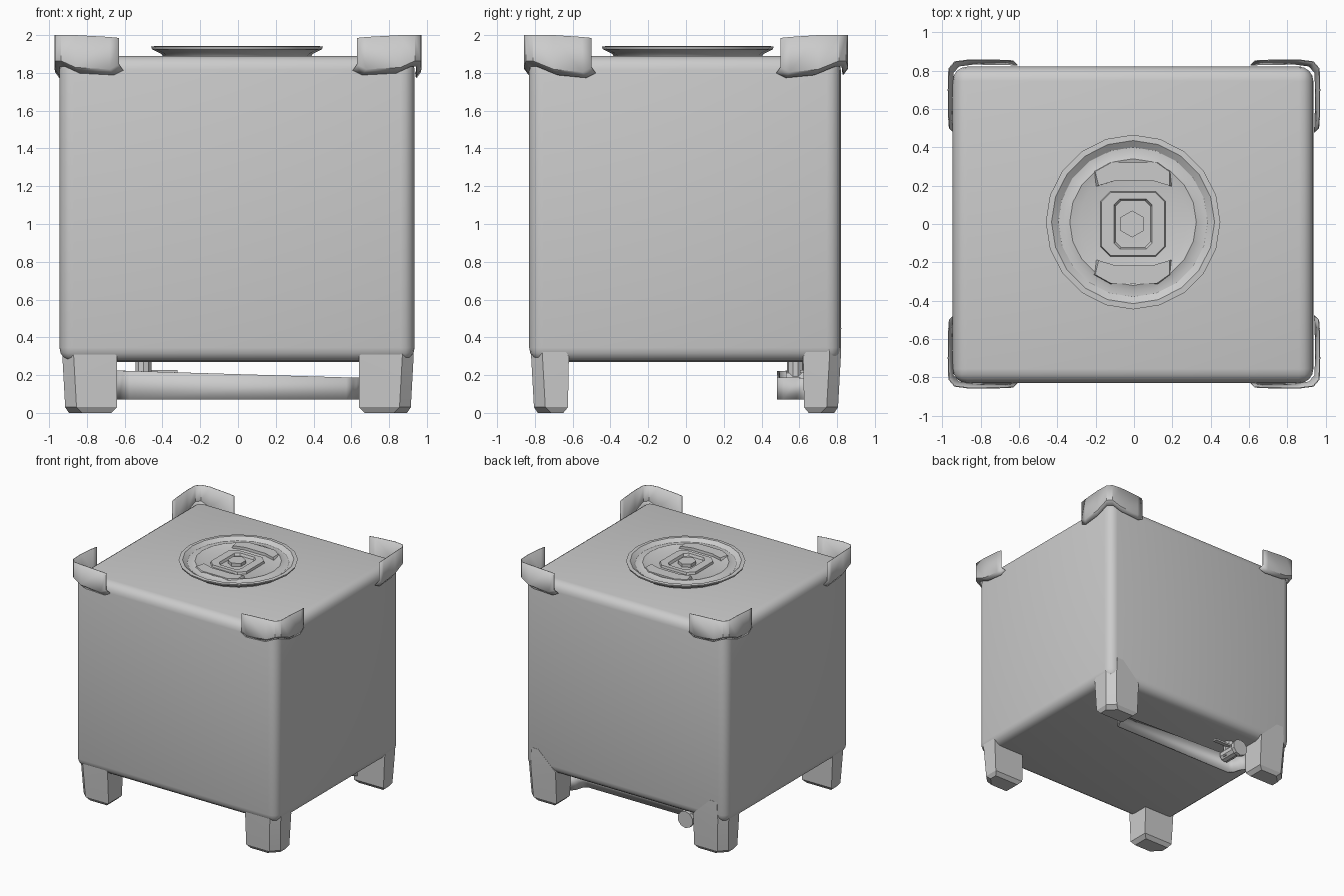
import bpy, bmesh, math
from mathutils import Matrix

if "Cube" in bpy.data.objects:
    bpy.data.objects.remove(bpy.data.objects["Cube"])

steel = bpy.data.materials.new("brushed steel grey")
steel.diffuse_color = (0.6, 0.6, 0.6, 1)
steel.use_nodes = True
steel.node_tree.nodes["Principled BSDF"].inputs["Base Color"].default_value = steel.diffuse_color


def finish(name, bm, smooth=None, thick=0):
    bmesh.ops.recalc_face_normals(bm, faces=bm.faces)
    me = bpy.data.meshes.new(name)
    bm.to_mesh(me)
    bm.free()
    ob = bpy.data.objects.new(name, me)
    bpy.context.collection.objects.link(ob)
    me.materials.append(steel)
    if thick:
        m = ob.modifiers.new("sheet", 'SOLIDIFY')
        m.thickness = thick
        m.offset = 0
    if smooth:
        bpy.ops.object.select_all(action='DESELECT')
        bpy.context.view_layer.objects.active = ob
        ob.select_set(True)
        bpy.ops.object.shade_smooth_by_angle(angle=math.radians(smooth))
    return ob


def loft(bm, rings, closed=True, caps=True):
    """Skin a list of equal length point rings."""
    vs = [[bm.verts.new(p) for p in r] for r in rings]
    n = len(vs[0])
    for a, b in zip(vs, vs[1:]):
        for i in range(n if closed else n - 1):
            j = (i + 1) % n
            bm.faces.new((a[i], a[j], b[j], b[i]))
    if caps:
        bm.faces.new(vs[0])
        bm.faces.new(vs[-1])


def prism(bm, outline, z0, z1, shrink=0.0):
    cx = sum(p[0] for p in outline) / len(outline)
    cy = sum(p[1] for p in outline) / len(outline)
    k = 1 - shrink
    loft(bm, [[(x, y, z0) for x, y in outline],
              [(cx + (x - cx) * k, cy + (y - cy) * k, z1) for x, y in outline]])


def cylinder(bm, r, depth, loc, axis='Z', seg=10):
    rot = Matrix.Rotation(math.pi / 2, 4, 'X') if axis == 'Y' else Matrix()
    bmesh.ops.create_cone(bm, cap_ends=True, segments=seg, radius1=r, radius2=r,
                          depth=depth, matrix=Matrix.Translation(loc) @ rot)


def disc(r, z, n=20):
    return [(r * math.cos(2 * math.pi * i / n) - 0.005,
             r * math.sin(2 * math.pi * i / n) + 0.01, z) for i in range(n)]


# tank body: box with rounded edges
bm = bmesh.new()
bmesh.ops.create_cube(bm, size=1, matrix=Matrix.Translation((-0.005, -0.005, 1.08))
                      @ Matrix.Diagonal((1.88, 1.65, 1.62, 1)))
bmesh.ops.bevel(bm, geom=bm.edges[:], offset=0.075, segments=4, profile=0.5, affect='EDGES')
finish("tank_body", bm, 40)

for sx, sn in ((-1, "left"), (1, "right")):
    for sy, fn in ((-1, "front"), (1, "back")):
        # leg: tapered post with a chamfered outer corner, blending into the tank
        bm = bmesh.new()
        rings = []
        for z, xo, yo, xi, yi, c in ((0, .895, .785, .67, .65, .07),
                                     (.03, .915, .805, .64, .625, .06),
                                     (.3, .93, .82, .64, .62, .06),
                                     (.45, .932, .822, .80, .72, .07)):
            pts = [(xi, yi), (xo, yi), (xo, yo - c), (xo - c, yo), (xi, yo)]
            rings.append([(sx * x, sy * y, z) for x, y in pts])
        loft(bm, rings)
        finish(f"{fn}_{sn}_leg", bm, 25)

        # stacking corner: bent sheet, lower edge drops away from the corner
        path = [(.63, .85, 1.985, 1.815), (.68, .853, 1.99, 1.79), (.86, .855, 2.0, 1.80),
                (.935, .845, 2.0, 1.835), (.965, .81, 2.0, 1.835),
                (.968, .70, 2.0, 1.79), (.966, .55, 1.99, 1.775), (.962, .50, 1.985, 1.80)]
        bm = bmesh.new()
        loft(bm, [[(sx * x, sy * y, t) for x, y, t, b in path],
                  [(sx * x, sy * y, b + .03) for x, y, t, b in path],
                  [(sx * (x - .022), sy * (y - .022), b) for x, y, t, b in path]],
             closed=False, caps=False)
        finish(f"{fn}_{sn}_stacking_corner", bm, 35, 0.006)

# manhole lid: turned dish with a flared rim
bm = bmesh.new()
prof = [(.39, 1.885), (.40, 1.90), (.45, 1.925), (.455, 1.94), (.425, 1.942),
        (.39, 1.918), (.36, 1.918), (.33, 1.93), (.28, 1.915), (.10, 1.912)]
loft(bm, [disc(r, z) for r, z in prof])
finish("manhole_lid", bm, 30)

# raised ribs on the lid, above and below the middle
bm = bmesh.new()
for s in (-1, 1):
    prism(bm, [(x, .005 + s * y) for x, y in
               ((-.2, .19), (-.1, .22), (.1, .22), (.2, .19), (.2, .27), (.13, .32),
                (-.13, .32), (-.22, .27))], 1.908, 1.936, .08)
finish("lid_ribs", bm)

# clamp frame and nut at the middle of the lid
bm = bmesh.new()


def oct_ring(a, b, c, z):
    return [(x - .005, y, z) for x, y in ((a, b - c), (a - c, b), (c - a, b), (-a, b - c),
                                          (-a, c - b), (c - a, -b), (a - c, -b), (a, c - b))]


loft(bm, [oct_ring(.17, .17, .05, 1.908), oct_ring(.165, .165, .05, 1.932),
          oct_ring(.10, .13, .03, 1.932), oct_ring(.09, .12, .03, 1.908)], caps=False)
cylinder(bm, .07, .035, (-.01, 0, 1.922), seg=6)
finish("lid_clamp", bm)

# rear guard bar: bent strip between the back legs
bm = bmesh.new()
bar = [(-.67, .63), (-.62, .59), (-.60, .52), (-.57, .49), (.57, .49), (.60, .52),
       (.62, .59), (.67, .63)]
loft(bm, [[(x, y, .07) for x, y in bar], [(x, y, .205 - .03 * x) for x, y in bar]],
     closed=False, caps=False)
finish("rear_guard_bar", bm, 30, 0.018)

# outlet valve under the back edge
bm = bmesh.new()
cylinder(bm, .045, .16, (-.5, .58, .22))
cylinder(bm, .05, .18, (-.5, .62, .17), 'Y')
cylinder(bm, .07, .03, (-.5, .71, .17), 'Y')
bmesh.ops.create_cube(bm, size=1, matrix=Matrix.Translation((-.42, .62, .22))
                      @ Matrix.Diagonal((.2, .035, .015, 1)))
finish("outlet_valve", bm, 30)
